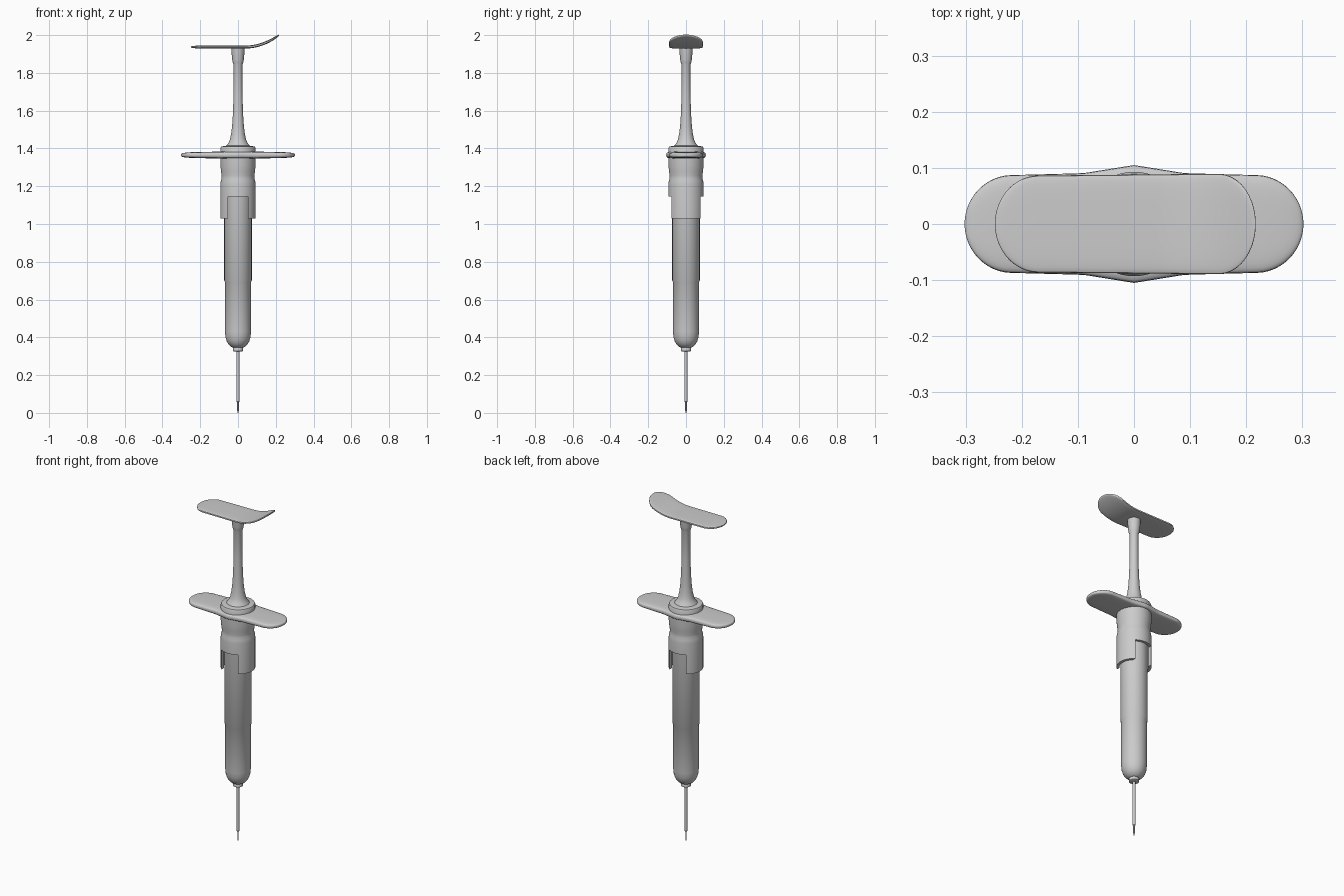
import bpy, bmesh, math

if "Cube" in bpy.data.objects:
    bpy.data.objects.remove(bpy.data.objects["Cube"])


def finish(name, bm, angle=35):
    bmesh.ops.recalc_face_normals(bm, faces=bm.faces)
    me = bpy.data.meshes.new(name)
    bm.to_mesh(me)
    bm.free()
    ob = bpy.data.objects.new(name, me)
    bpy.context.collection.objects.link(ob)
    for o in bpy.context.selected_objects:
        o.select_set(False)
    ob.select_set(True)
    bpy.context.view_layer.objects.active = ob
    bpy.ops.object.shade_smooth_by_angle(angle=math.radians(angle))
    return ob


def bridge(bm, rings, closed=False):
    n = len(rings[0])
    pairs = list(zip(rings, rings[1:]))
    if closed:
        pairs.append((rings[-1], rings[0]))
    else:
        bm.faces.new(rings[0])
        bm.faces.new(rings[-1])
    for a, b in pairs:
        for i in range(n):
            j = (i + 1) % n
            bm.faces.new((a[i], a[j], b[j], b[i]))


def lathe(name, profile, sides=48, closed=False):
    """Revolve (radius, z) points around the z axis."""
    bm = bmesh.new()
    rings = [[bm.verts.new((r * math.cos(2 * math.pi * i / sides),
                            r * math.sin(2 * math.pi * i / sides), z))
              for i in range(sides)] for r, z in profile]
    bridge(bm, rings, closed)
    return finish(name, bm)


def paddle(name, x0, x1, end0, end1, width, thick, height, steps=64, n=32):
    """Loft rounded cross-sections along x, with elliptical ends."""
    bm = bmesh.new()
    rings = []
    for s in range(steps + 1):
        u = 0.03 + (math.pi - 0.06) * s / steps
        x = (x0 + x1) / 2 - (x1 - x0) / 2 * math.cos(u)
        d = max((x0 + end0 - x) / end0, (x - x1 + end1) / end1, 0)
        k = math.sqrt(max(1 - d * d, 0.0001))
        w, t = width(x) * k, thick(x) * k ** 0.5
        ring = []
        for i in range(n):
            a = 2 * math.pi * i / n
            c, q = math.cos(a), math.sin(a)
            ring.append(bm.verts.new((x, w * math.copysign(abs(c) ** 0.6, c),
                                      height(x) + t * math.copysign(abs(q) ** 0.45, q))))
        rings.append(ring)
    bridge(bm, rings)
    return finish(name, bm, 50)


# Needle and its hub
lathe("needle", [(0.003, 0), (0.004, 0.01), (0.004, 0.055), (0.008, 0.06), (0.008, 0.34)], 20)
lathe("needle_hub", [(0.022, 0.325), (0.027, 0.328), (0.027, 0.345), (0.023, 0.352)], 32)

# Barrel with rounded lower end
lathe("barrel", [(0.022, 0.343), (0.038, 0.351), (0.051, 0.364), (0.060, 0.38),
                 (0.066, 0.40), (0.069, 0.43), (0.070, 0.695), (0.073, 0.70), (0.073, 1.38)])

# Sleeve around the barrel, notched front and back
sleeve = lathe("sleeve", [(0.078, 1.03), (0.093, 1.03), (0.093, 1.21), (0.091, 1.228),
                          (0.087, 1.243), (0.087, 1.257), (0.090, 1.28), (0.093, 1.31),
                          (0.093, 1.365), (0.078, 1.365)], 64, closed=True)
bpy.ops.mesh.primitive_cube_add(size=1, location=(0, 0, 1.045))
cutter = bpy.context.object
cutter.name = "notch_cutter"
cutter.hide_render = True
cutter.scale = (0.108, 0.4, 0.20)
bpy.context.view_layer.objects.active = sleeve
mod = sleeve.modifiers.new("notches", 'BOOLEAN')
mod.object = cutter
mod.operation = 'DIFFERENCE'
mod.solver = 'EXACT'
while sleeve.modifiers[0] != mod and sleeve.modifiers[0].name != "notches":
    bpy.ops.object.modifier_move_to_index(modifier="notches", index=0)
bpy.ops.object.modifier_apply(modifier="notches")
bpy.data.objects.remove(cutter, do_unlink=True)

# Finger flange and the collar above it
paddle("finger_flange", -0.302, 0.302, 0.082, 0.082,
       lambda x: 0.093 - 0.027 * abs(x) + 0.012 * max(0, 1 - abs(x) / 0.09),
       lambda x: 0.020 - 0.018 * abs(x), lambda x: 1.365)
lathe("collar", [(0.093, 1.36), (0.093, 1.403), (0.089, 1.41), (0.06, 1.415)])

# Plunger rod, flared at both ends
lathe("plunger_rod", [(0.068, 1.405), (0.060, 1.417), (0.050, 1.43), (0.042, 1.45),
                      (0.036, 1.48), (0.031, 1.52), (0.027, 1.58), (0.024, 1.67),
                      (0.023, 1.84), (0.028, 1.855), (0.031, 1.87), (0.036, 1.932)], 40)

# Thumb rest, curling up on one side
paddle("thumb_rest", -0.248, 0.217, 0.077, 0.067,
       lambda x: 0.088 + 0.01 * x, lambda x: 0.008,
       lambda x: 1.937 + 2.0 * max(0, x - 0.04) ** 2)
